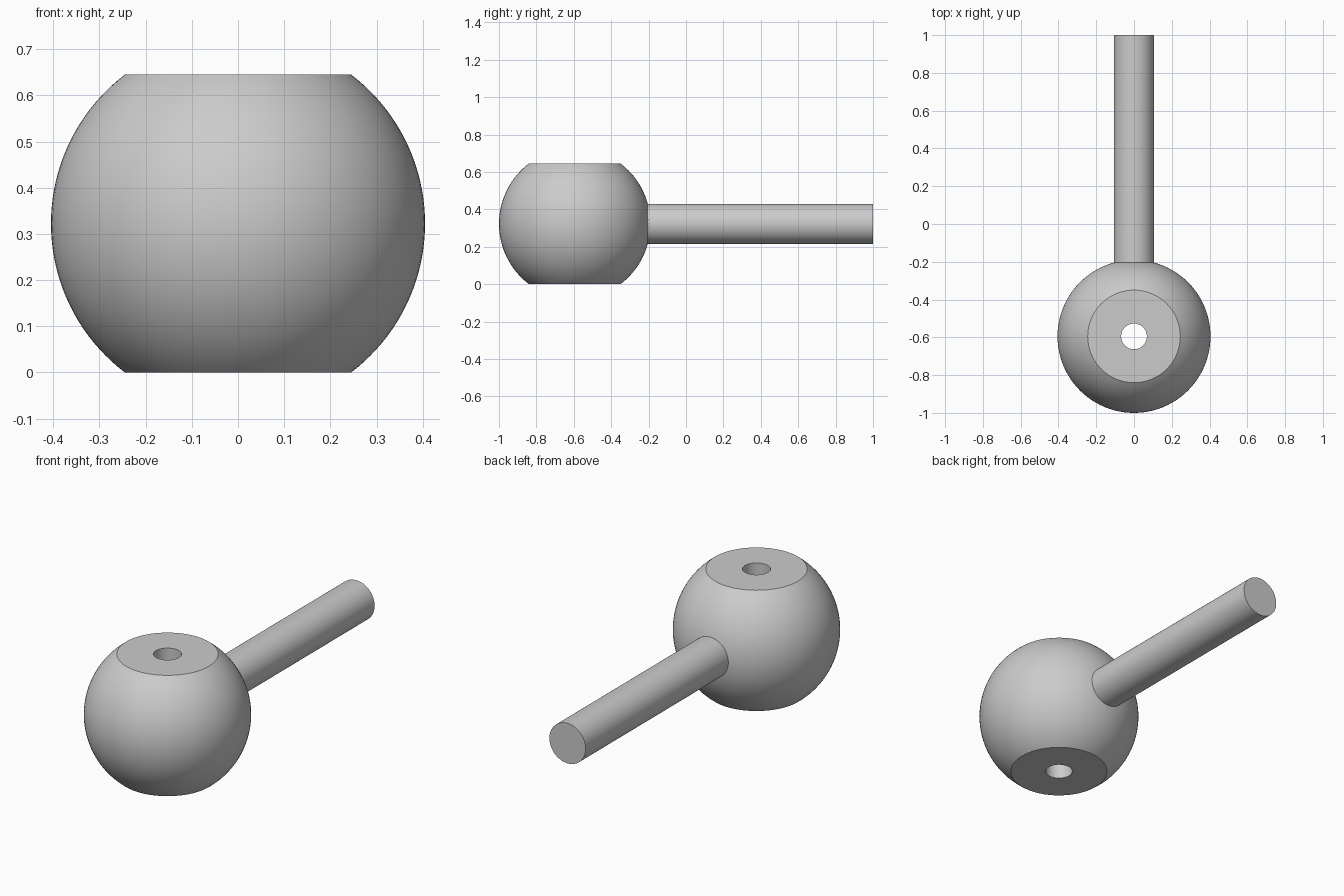
import bpy, bmesh, math
from mathutils import Matrix

if "Cube" in bpy.data.objects:
    bpy.data.objects.remove(bpy.data.objects["Cube"], do_unlink=True)

BALL_R, HALF_H, HOLE_R = 0.405, 0.3225, 0.068
ROD_R, BALL_Y = 0.107, -0.595
SEGMENTS = 96

grey = bpy.data.materials.new("plain grey")
grey.use_nodes = True
colour = (0.6, 0.6, 0.6, 1)
grey.diffuse_color = colour
grey.node_tree.nodes["Principled BSDF"].inputs["Base Color"].default_value = colour


def finish(bm, name):
    bmesh.ops.recalc_face_normals(bm, faces=bm.faces[:])
    mesh = bpy.data.meshes.new(name)
    bm.to_mesh(mesh)
    bm.free()
    obj = bpy.data.objects.new(name, mesh)
    bpy.context.collection.objects.link(obj)
    mesh.materials.append(grey)
    bpy.ops.object.select_all(action='DESELECT')
    obj.select_set(True)
    bpy.context.view_layer.objects.active = obj
    bpy.ops.object.shade_smooth_by_angle(angle=math.radians(30))
    return obj


# Ball knob: truncated sphere with a vertical bore, turned from one closed profile
limit = math.asin(HALF_H / BALL_R)
steps = 40
profile = [(HOLE_R, -HALF_H)]
for i in range(steps + 1):
    a = -limit + 2 * limit * i / steps
    profile.append((BALL_R * math.cos(a), BALL_R * math.sin(a)))
profile.append((HOLE_R, HALF_H))

bm = bmesh.new()
verts = [bm.verts.new((r, 0, z)) for r, z in profile]
edges = [bm.edges.new((v, verts[i - 1])) for i, v in enumerate(verts)]
bmesh.ops.spin(bm, geom=verts + edges, cent=(0, 0, 0), axis=(0, 0, 1),
               angle=2 * math.pi, steps=SEGMENTS, use_duplicate=False)
bmesh.ops.remove_doubles(bm, verts=bm.verts[:], dist=1e-5)
ball = finish(bm, "ball_knob")
ball.location = (0, BALL_Y, HALF_H)

# Handle rod: starts inside the ball wall and runs to the back
start, end = BALL_Y + 0.34, 1.0
bm = bmesh.new()
bmesh.ops.create_cone(bm, cap_ends=True, segments=SEGMENTS, radius1=ROD_R,
                      radius2=ROD_R, depth=end - start,
                      matrix=Matrix.Rotation(math.pi / 2, 4, 'X'))
rod = finish(bm, "handle_rod")
rod.location = (0, (start + end) / 2, HALF_H)
